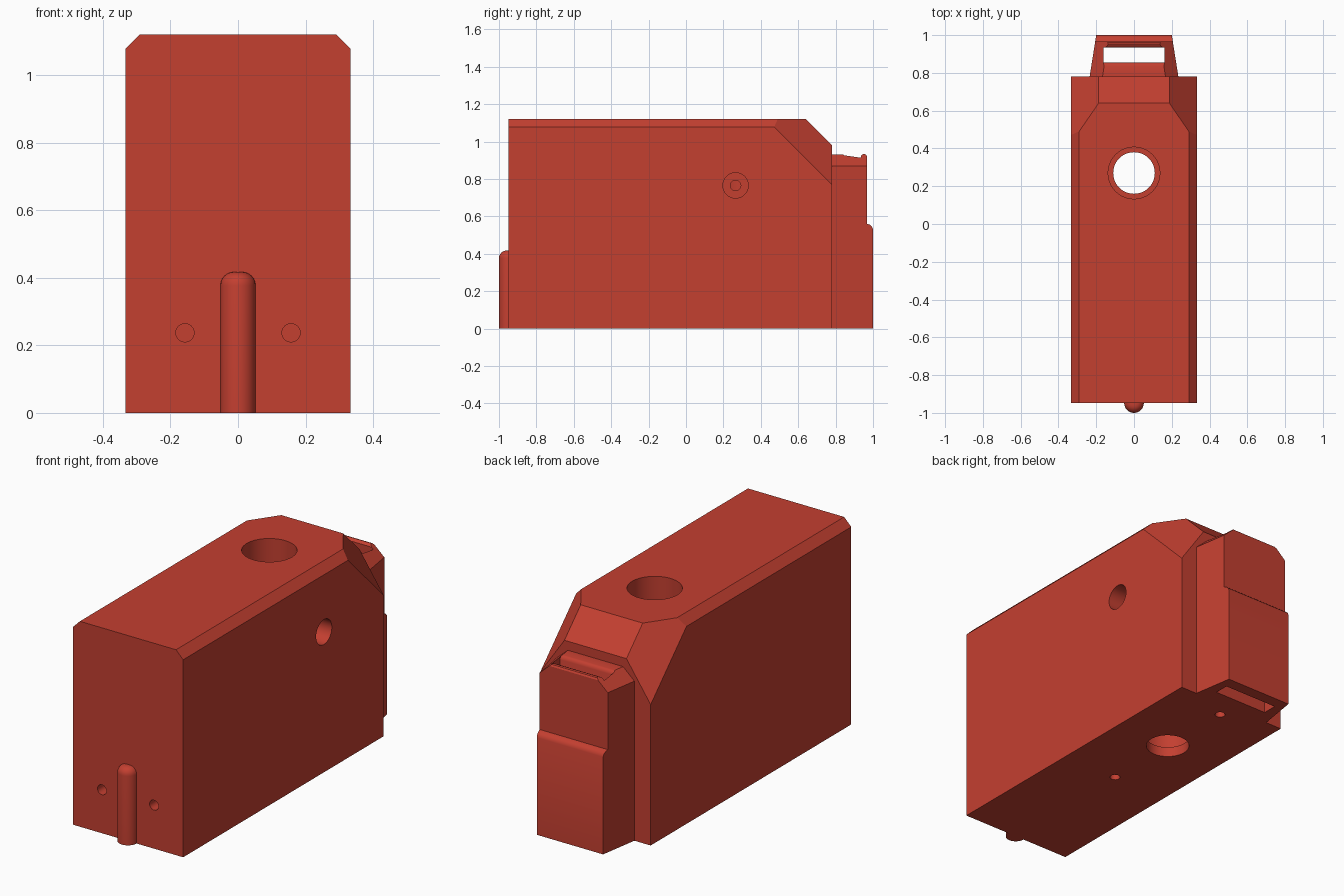
import bpy, bmesh, math
from mathutils import Vector, Matrix

if "Cube" in bpy.data.objects:
    bpy.data.objects.remove(bpy.data.objects["Cube"])

red = bpy.data.materials.new("brick red")
red.diffuse_color = (0.55, 0.05, 0.03, 1)
red.use_nodes = True
red.node_tree.nodes["Principled BSDF"].inputs["Base Color"].default_value = red.diffuse_color


def finish(name, bm):
    bmesh.ops.recalc_face_normals(bm, faces=bm.faces)
    me = bpy.data.meshes.new(name)
    bm.to_mesh(me)
    bm.free()
    me.materials.append(red)
    ob = bpy.data.objects.new(name, me)
    bpy.context.collection.objects.link(ob)
    return ob


def prism(bm, points, half):
    """Extrude a (y, z) outline from x = -half to x = half."""
    face = bm.faces.new([bm.verts.new((-half, y, z)) for y, z in points])
    ext = bmesh.ops.extrude_face_region(bm, geom=[face])
    moved = [g for g in ext["geom"] if isinstance(g, bmesh.types.BMVert)]
    bmesh.ops.translate(bm, verts=moved, vec=(2 * half, 0, 0))


def slice_off(bm, point, normal):
    """Remove everything beyond a plane and cap the cut."""
    res = bmesh.ops.bisect_plane(bm, geom=bm.verts[:] + bm.edges[:] + bm.faces[:],
                                 plane_co=point, plane_no=normal, clear_outer=True)
    edges = [g for g in res["geom_cut"] if isinstance(g, bmesh.types.BMEdge)]
    bmesh.ops.contextual_create(bm, geom=edges)


def slice_both(bm, point, normal):
    for s in (1, -1):
        slice_off(bm, (s * point[0], point[1], point[2]), (s * normal[0], normal[1], normal[2]))


def cylinder(name, start, end, radius, sides=32):
    a, b = Vector(start), Vector(end)
    bm = bmesh.new()
    rot = (b - a).to_track_quat('Z', 'Y').to_matrix().to_4x4()
    bmesh.ops.create_cone(bm, cap_ends=True, segments=sides, radius1=radius, radius2=radius,
                          depth=(b - a).length, matrix=Matrix.Translation((a + b) / 2) @ rot)
    return finish(name, bm)


def combine(target, other, operation):
    mod = target.modifiers.new("combine", 'BOOLEAN')
    mod.operation, mod.solver, mod.object = operation, 'EXACT', other
    bpy.context.view_layer.objects.active = target
    bpy.ops.object.modifier_apply(modifier=mod.name)
    bpy.data.objects.remove(other)


# Main block: sloped rear top, bevelled long edges, angled rear corners
bm = bmesh.new()
prism(bm, [(-0.948, 0), (0.78, 0), (0.78, 0.98), (0.64, 1.12), (-0.948, 1.12)], 0.333)
slice_both(bm, (0.333, 0, 1.077), (1, 0, 1))
slice_both(bm, (0.187, 0.64, 1.12), (1.45, 1, 1))
body = finish("body_block", bm)

# Rear housing: stepped back, tapered sides, bevelled shoulders
bm = bmesh.new()
prism(bm, [(0.7, 0), (1, 0), (1, 0.53), (0.994, 0.545), (0.983, 0.555), (0.967, 0.56),
           (0.967, 0.922), (0.961, 0.931), (0.952, 0.934), (0.942, 0.93), (0.93, 0.918),
           (0.86, 0.931), (0.7, 0.931)], 0.3)
slice_both(bm, (0.235, 0.78, 0), (0.22, 0.035, 0))
slice_both(bm, (0.235, 0.78, 0.87), (0.06, 0.0095, 0.067))
housing = finish("rear_housing", bm)

# Slot through the housing, with a rounded inner lip
bm = bmesh.new()
prism(bm, [(0.855, -0.1), (0.935, -0.1), (0.935, 1.1), (0.835, 1.1), (0.835, 0.932),
           (0.843, 0.929), (0.850, 0.923), (0.855, 0.911)], 0.162)
combine(housing, finish("slot_cutter", bm), 'DIFFERENCE')
combine(body, housing, 'UNION')

# Front guide pin with a rounded top
bm = bmesh.new()
profile = [(0, 0), (0.052, 0)]
for i in range(7):
    a = i * math.pi / 12
    profile.append((0.012 + 0.04 * math.cos(a), 0.377 + 0.04 * math.sin(a)))
profile.append((0, 0.417))
verts = [bm.verts.new((r, -0.948, z)) for r, z in profile]
edges = [bm.edges.new(p) for p in zip(verts, verts[1:])]
bmesh.ops.spin(bm, geom=verts + edges, cent=(0, -0.948, 0), axis=(0, 0, 1),
               angle=2 * math.pi, steps=32)
bmesh.ops.remove_doubles(bm, verts=bm.verts, dist=0.0005)
combine(body, finish("guide_pin", bm), 'UNION')

# Holes: start, end, radius, sides
holes = [
    ((0, 0.27, -0.1), (0, 0.27, 0.2), 0.11, 48),           # main bore, narrow base
    ((0, 0.27, 0.055), (0, 0.27, 1.3), 0.137, 48),         # main bore, wide
    ((0.5, 0.265, 0.765), (0.21, 0.265, 0.765), 0.068, 32),  # side screw recess
    ((0.3, 0.265, 0.765), (0.05, 0.265, 0.765), 0.028, 24),  # side screw hole
    ((0, -0.153, -0.1), (0, -0.153, 0.12), 0.026, 24),     # underside holes
    ((0, 0.69, -0.1), (0, 0.69, 0.12), 0.026, 24),
    ((0.157, -1.1, 0.237), (0.157, -0.85, 0.237), 0.027, 24),  # front holes
    ((-0.157, -1.1, 0.237), (-0.157, -0.85, 0.237), 0.027, 24),
]
for start, end, radius, sides in holes:
    combine(body, cylinder("hole_cutter", start, end, radius, sides), 'DIFFERENCE')

# Smooth the round parts, keep the edges sharp
bpy.ops.object.select_all(action='DESELECT')
body.select_set(True)
bpy.context.view_layer.objects.active = body
bpy.ops.object.shade_smooth_by_angle(angle=math.radians(30))
